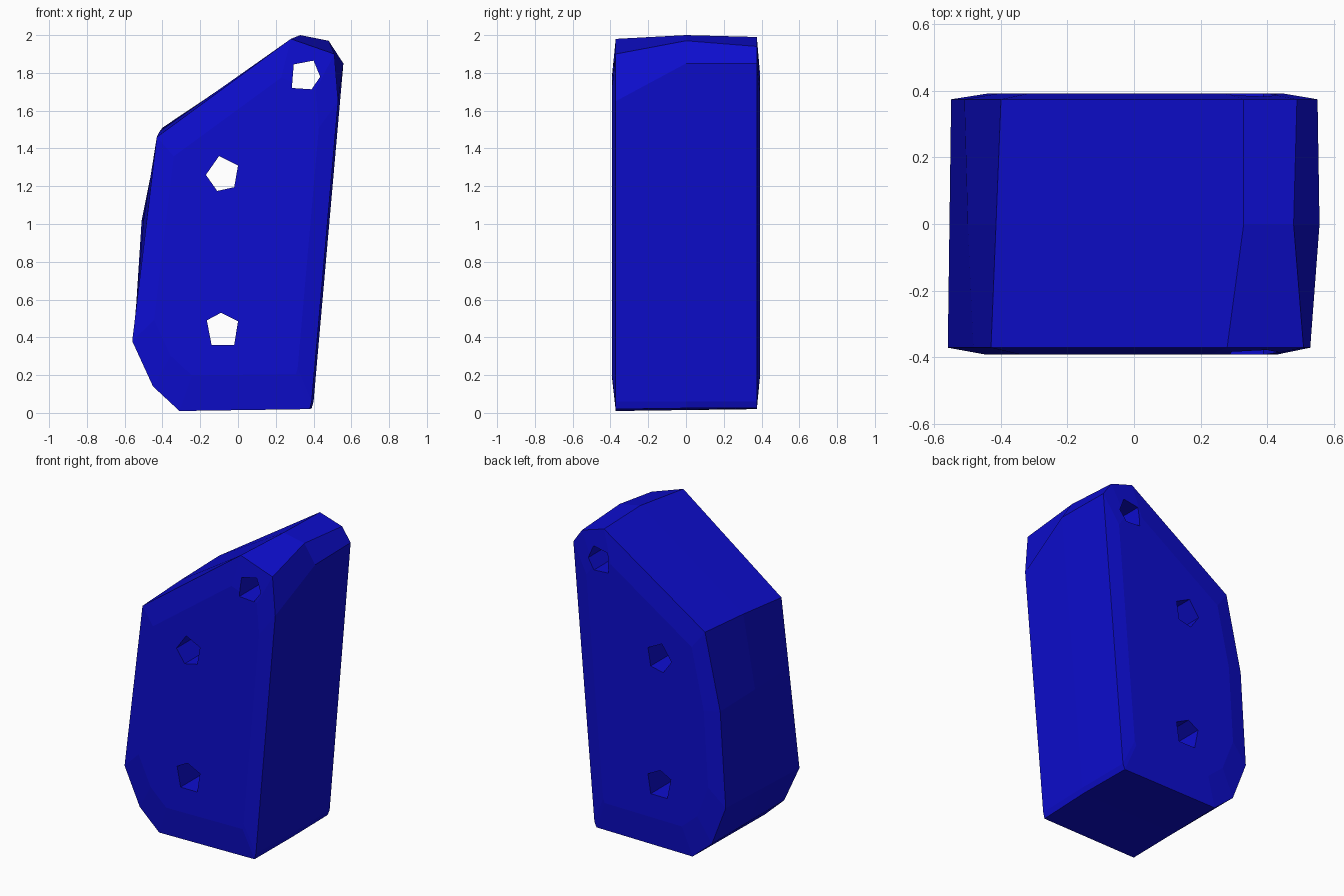
import bpy
import bmesh

cube = bpy.data.objects.get("Cube")
if cube:
    bpy.data.objects.remove(cube, do_unlink=True)

blue = bpy.data.materials.new("deep blue")
blue.use_nodes = True
colour = (0.004, 0.004, 0.62, 1)
blue.diffuse_color = colour
blue.node_tree.nodes["Principled BSDF"].inputs["Base Color"].default_value = colour


def loft(name, rings):
    """Solid through rings of (x, y, z) points, capped at both ends."""
    bm = bmesh.new()
    loops = [[bm.verts.new(p) for p in ring] for ring in rings]
    n = len(loops[0])
    for a, b in zip(loops, loops[1:]):
        for i in range(n):
            j = (i + 1) % n
            bm.faces.new((a[i], a[j], b[j], b[i]))
    bm.faces.new(loops[0])
    bm.faces.new(loops[-1])
    bmesh.ops.recalc_face_normals(bm, faces=bm.faces)
    mesh = bpy.data.meshes.new(name)
    bm.to_mesh(mesh)
    bm.free()
    mesh.materials.append(blue)
    obj = bpy.data.objects.new(name, mesh)
    bpy.context.scene.collection.objects.link(obj)
    return obj


def ring(outline, y, scale=1.0, centre=(0.02, 0.95)):
    cx, cz = centre
    return [(cx + (x - cx) * scale, y, cz + (z - cz) * scale) for x, z in outline]


# Outlines (x, z), anticlockwise from the bottom left corner
front = [(-0.31, 0.01), (0.38, 0.02), (0.39, 0.06), (0.53, 1.65), (0.51, 1.90),
         (0.28, 1.98), (-0.43, 1.46), (-0.483, 1.02), (-0.56, 0.38), (-0.45, 0.14)]
middle = [(-0.31, 0.015), (0.39, 0.025), (0.40, 0.06), (0.558, 1.85), (0.48, 1.97),
          (0.33, 2.00), (-0.415, 1.49), (-0.50, 1.02), (-0.555, 0.39), (-0.45, 0.14)]
back = [(-0.31, 0.02), (0.385, 0.025), (0.40, 0.06), (0.552, 1.85), (0.49, 1.94),
        (0.33, 1.99), (-0.40, 1.51), (-0.51, 1.02), (-0.55, 0.40), (-0.45, 0.14)]

# Faceted block with slightly swollen front and back faces
block = loft("block", [ring(front, -0.393, 0.8), ring(front, -0.372),
                       ring(middle, 0.0),
                       ring(back, 0.375), ring(back, 0.393, 0.8)])

# Five-sided holes running front to back
holes = {
    "upper_hole": [(0.285, 1.72), (0.39, 1.713), (0.435, 1.78), (0.40, 1.865), (0.295, 1.845)],
    "middle_hole": [(-0.11, 1.175), (-0.02, 1.195), (0.0, 1.31), (-0.10, 1.36), (-0.17, 1.26)],
    "lower_hole": [(-0.14, 0.36), (-0.02, 0.36), (0.0, 0.485), (-0.09, 0.53), (-0.165, 0.49)],
}
for name, outline in holes.items():
    cutter = loft(name + "_cutter", [ring(outline, -0.6), ring(outline, 0.6)])
    cut = block.modifiers.new(name, 'BOOLEAN')
    cut.operation = 'DIFFERENCE'
    cut.solver = 'EXACT'
    cut.object = cutter
    bpy.context.view_layer.objects.active = block
    bpy.ops.object.modifier_apply(modifier=cut.name)
    bpy.data.objects.remove(cutter, do_unlink=True)
